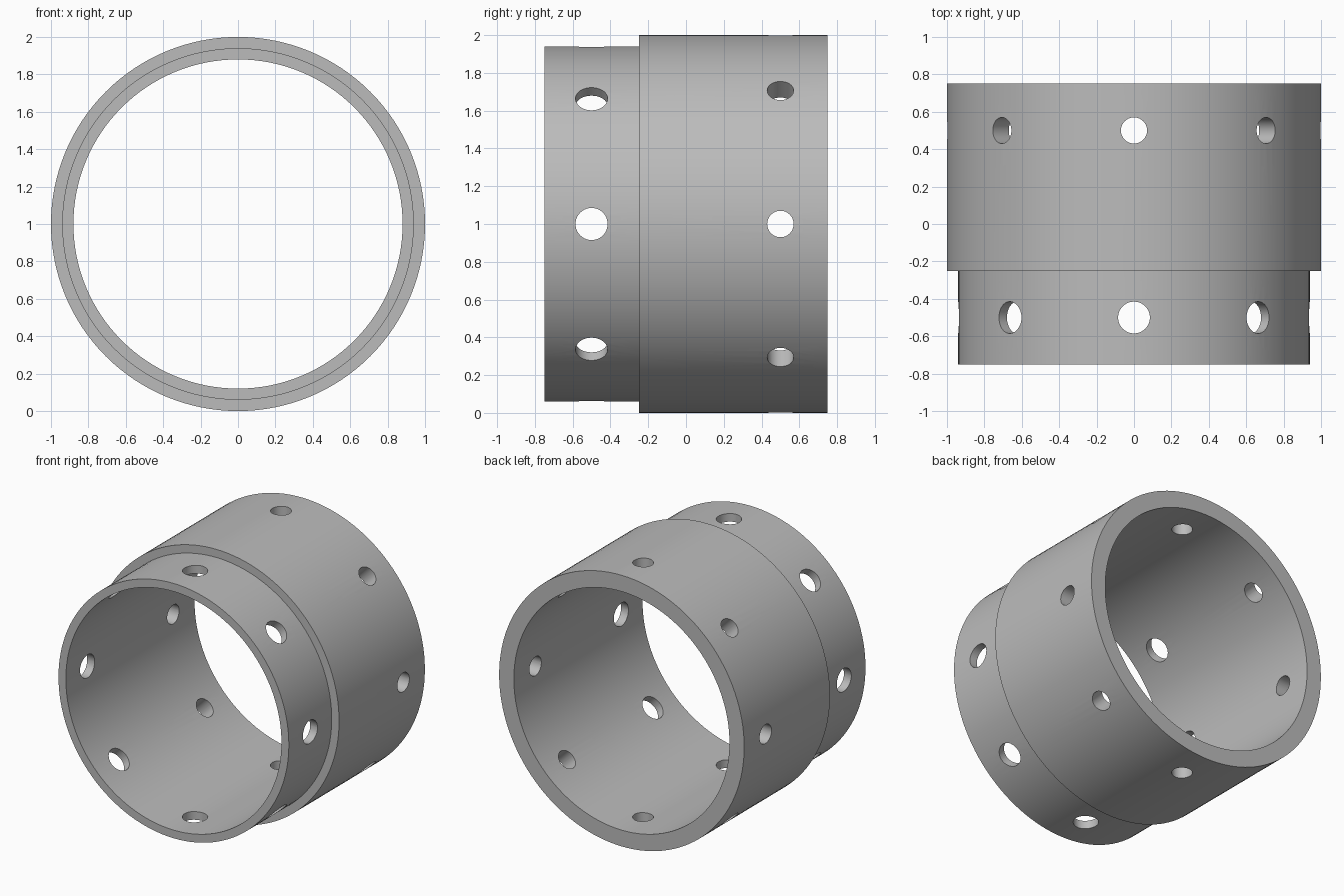
import bpy, bmesh
from math import pi, radians
from mathutils import Matrix, Vector

cube = bpy.data.objects.get("Cube")
if cube:
    bpy.data.objects.remove(cube, do_unlink=True)

CENTER = Vector((0, 0, 1))
INNER, FRONT, OUTER = 0.88, 0.94, 1.0
SEGMENTS = 128

grey = bpy.data.materials.new("plain grey")
grey.use_nodes = True
color = (0.5, 0.5, 0.5, 1)
grey.diffuse_color = color
grey.node_tree.nodes["Principled BSDF"].inputs["Base Color"].default_value = color


def make_object(name, bm):
    bmesh.ops.recalc_face_normals(bm, faces=bm.faces)
    mesh = bpy.data.meshes.new(name)
    bm.to_mesh(mesh)
    bm.free()
    mesh.materials.append(grey)
    obj = bpy.data.objects.new(name, mesh)
    bpy.context.collection.objects.link(obj)
    return obj


# Stepped sleeve: closed (radius, y) profile spun around the y axis
profile = [(INNER, -0.75), (FRONT, -0.75), (FRONT, -0.25),
           (OUTER, -0.25), (OUTER, 0.75), (INNER, 0.75), (INNER, -0.25)]
bm = bmesh.new()
ring = [bm.verts.new(CENTER + Vector((r, y, 0))) for r, y in profile]
edges = [bm.edges.new((a, b)) for a, b in zip(ring, ring[1:] + ring[:1])]
bmesh.ops.spin(bm, geom=ring + edges, cent=CENTER, axis=(0, 1, 0),
               angle=2 * pi, steps=SEGMENTS, use_merge=True)
bmesh.ops.remove_doubles(bm, verts=bm.verts, dist=1e-4)
sleeve = make_object("stepped_sleeve", bm)

# Radial drills: eight larger holes in the front step, eight smaller behind
bm = bmesh.new()
for y, radius in ((-0.5, 0.085), (0.5, 0.07)):
    for i in range(8):
        place = (Matrix.Translation(CENTER) @ Matrix.Rotation(i * pi / 4, 4, "Y")
                 @ Matrix.Translation((0, y, 0.94)))
        bmesh.ops.create_cone(bm, cap_ends=True, segments=40, radius1=radius,
                              radius2=radius, depth=0.4, matrix=place)
drills = make_object("hole_drills", bm)
drills.hide_render = True

# Cut the holes and discard the drills
cut = sleeve.modifiers.new("holes", "BOOLEAN")
cut.operation = "DIFFERENCE"
cut.solver = "EXACT"
cut.object = drills
bpy.ops.object.select_all(action="DESELECT")
sleeve.select_set(True)
bpy.context.view_layer.objects.active = sleeve
bpy.ops.object.modifier_apply(modifier=cut.name)
bpy.data.objects.remove(drills, do_unlink=True)

bpy.ops.object.shade_smooth_by_angle(angle=radians(30))
